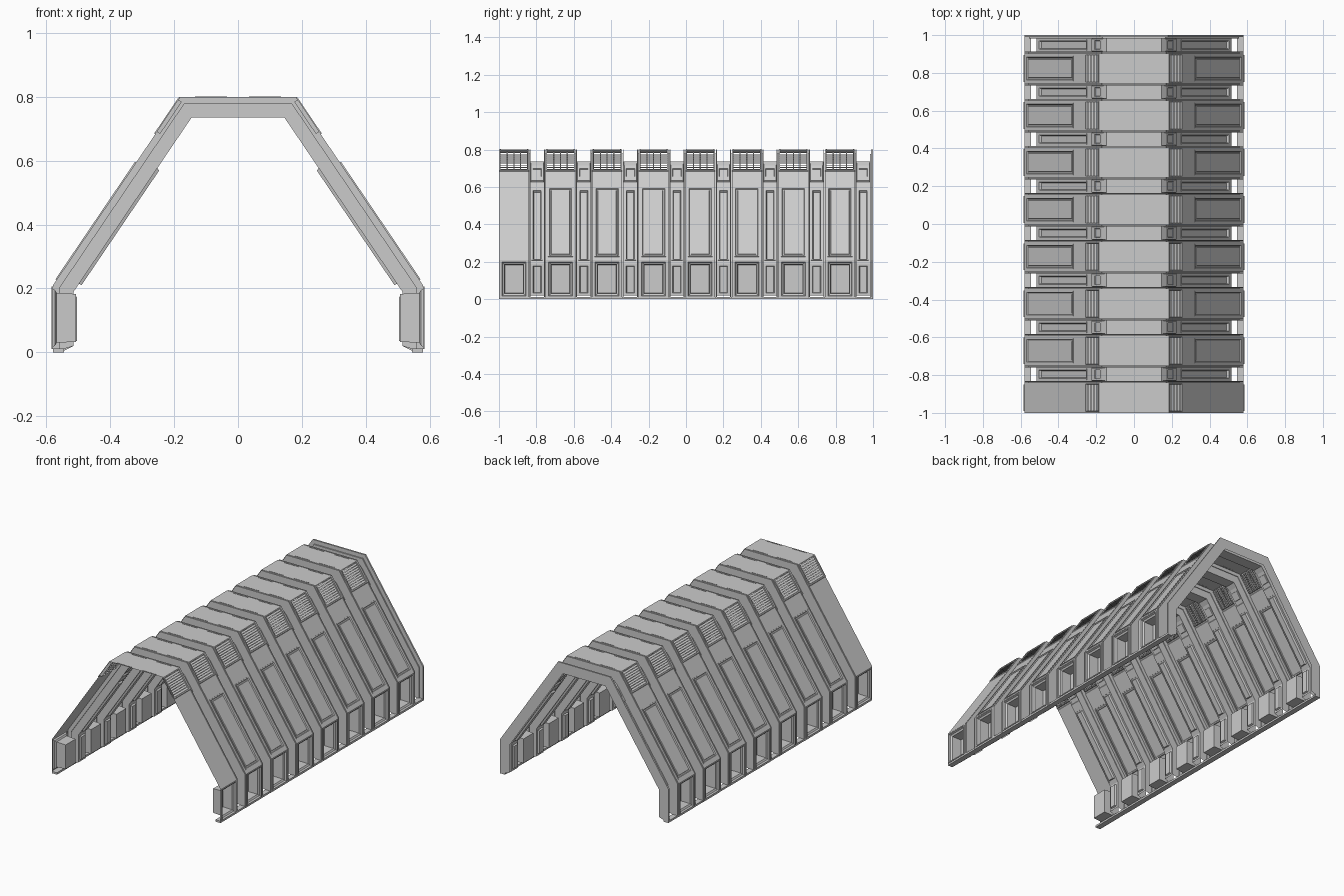
import bpy, bmesh
from mathutils import Vector

if "Cube" in bpy.data.objects:
    bpy.data.objects.remove(bpy.data.objects["Cube"])

PITCH, BAYS, Y0 = 0.249, 8, -0.92
HALF, EDGE, DEEP = 0.08, 0.089, 0.065      # panel half width, flange edge, channel depth
N = Vector((0.828, 0, 0.561))              # outward direction of the sloping side
C = 0.598


def prof(d):
    """Right half of the tunnel outline, offset inward by d: foot, knee, louver line, shoulder, ridge."""
    x = 0.58 - d
    foot = Vector((x, 0, 0.02 if d > 0.04 else 0.0))
    knee = Vector((x, 0, (C - d - N.x * x) / N.z))
    z = 0.80 - d
    shoulder = Vector(((C - d - N.z * z) / N.x, 0, z))
    return [foot, knee, knee.lerp(shoulder, 0.8), shoulder, Vector((0, 0, z))]


def finish(bm, name):
    me = bpy.data.meshes.new(name)
    bm.to_mesh(me)
    bm.free()
    ob = bpy.data.objects.new(name, me)
    bpy.context.collection.objects.link(ob)
    m = ob.modifiers.new("mirror", 'MIRROR')
    m.use_axis[0] = True
    m.merge_threshold = 0.0001
    return ob


def frame(seg, d):
    """Start point, upward direction, outward normal and length of one outline segment."""
    p = prof(d)
    v = p[seg + 1] - p[seg]
    length = v.length
    v.normalize()
    return p[seg], v, Vector((0, 1, 0)).cross(v), length


def panel(bm, seg, yc, hw, d, rings, cap=True):
    """Nested rectangles (side, low, high margin, height) bridged into a pressed panel."""
    o, v, n, length = frame(seg, d)
    prev = None
    for my, lo, hi, h in rings:
        ring = []
        for sy, t in ((-1, lo), (1, lo), (1, length - hi), (-1, length - hi)):
            co = o + v * t + n * h
            co.y = yc + sy * (hw - my)
            ring.append(bm.verts.new(co))
        if prev:
            for i in range(4):
                k = (i + 1) % 4
                bm.faces.new((prev[i], prev[k], ring[k], ring[i]))
        prev = ring
    if cap:
        bm.faces.new(prev)


def box(bm, x0, x1, y0, y1, z0, z1):
    g = bmesh.ops.create_cube(bm, size=1)
    for v in g['verts']:
        v.co = Vector(((x0 + x1) / 2 + v.co.x * (x1 - x0),
                       (y0 + y1) / 2 + v.co.y * (y1 - y0),
                       (z0 + z1) / 2 + v.co.z * (z1 - z0)))


centres = [Y0 + PITCH * i for i in range(BAYS)]

# folded skin: section along y as (y, depth, strip filled by separate panels)
section = []
for i, c in enumerate(centres):
    if i:
        section += [(c - EDGE, DEEP, False), (c - EDGE, 0, False), (c - 0.084, 0, False),
                    (c - 0.084, 0.022, False), (c - HALF, 0.022, False)]
    section += [(c - HALF, 0, True), (c + HALF, 0, False), (c + HALF, 0.022, False),
                (c + 0.084, 0.022, False), (c + 0.084, 0, False),
                (c + EDGE, 0, False), (c + EDGE, DEEP, True)]
# closing flange at the back
section += [(0.983, DEEP, False), (0.983, 0.025, False), (0.99, 0.025, False),
            (0.99, 0, False), (1.0, 0, False), (1.0, DEEP, False)]
bm = bmesh.new()
rows = []
for y, d, _ in section:
    rows.append([bm.verts.new((p.x, y, p.z)) for p in prof(d)])
for i in range(len(rows) - 1):
    for j in range(4):
        if section[i][2] and j < 3:
            continue
        a, b = rows[i], rows[i + 1]
        bm.faces.new((a[j], b[j], b[j + 1], a[j + 1]))
finish(bm, "folded_skin")

# deep boxes in the legs of each wide bay
bm = bmesh.new()
for c in centres:
    panel(bm, 0, c, HALF, 0, [(0, 0, 0, 0), (.009, .01, .004, 0), (.009, .01, .004, .004),
                              (.016, .016, .01, .004), (.019, .02, .014, -.006),
                              (.029, .03, .024, -.012), (.032, .033, .027, -.073)])
finish(bm, "leg_boxes")

# framed panels on the slopes; the first bay is plain
bm = bmesh.new()
for i, c in enumerate(centres):
    rings = [(0, 0, 0, 0)]
    if i:
        rings += [(.014, .02, .105, 0), (.014, .02, .105, .004), (.02, .026, .111, .004),
                  (.023, .029, .114, -.003), (.03, .036, .121, -.003), (.032, .038, .123, .001)]
    panel(bm, 1, c, HALF, 0, rings)
finish(bm, "slope_panels")

# louvers below the roof edge
bm = bmesh.new()
for c in centres:
    panel(bm, 2, c, HALF, 0, [(0, 0, 0, 0), (0, .003, .004, .004), (.008, .01, .01, .004),
                              (.009, .011, .011, -.012)], cap=False)
    o, v, n, length = frame(2, 0)
    count = 9
    step = (length - 0.022) / count
    for k in range(count):
        lo, hi = 0.011 + step * k, 0.011 + step * (k + 0.85)
        q = []
        for sy, t, h in ((-1, lo, .001), (1, lo, .001), (1, hi, -.007), (-1, hi, -.007)):
            co = o + v * t + n * h
            co.y = c + sy * 0.071
            q.append(bm.verts.new(co))
        bm.faces.new(q)
    # upright bars behind the slats
    for dy in (-0.036, 0, 0.036):
        q = []
        for sy, t in ((-1, .011), (1, .011), (1, length - .011), (-1, length - .011)):
            co = o + v * t - n * .009
            co.y = c + dy + sy * 0.003
            q.append(bm.verts.new(co))
        bm.faces.new(q)
finish(bm, "louvers")

# pressed panels and shoulder joints in the narrow channels
bm = bmesh.new()
for c in centres:
    m, hw = c + PITCH / 2, PITCH / 2 - EDGE
    panel(bm, 0, m, hw, DEEP, [(0, 0, 0, 0), (.013, .012, .012, 0), (.017, .016, .016, -.01)])
    panel(bm, 1, m, hw, DEEP, [(0, 0, 0, 0), (.006, .02, .05, 0), (.006, .02, .05, .004),
                               (.014, .028, .058, .004), (.018, .032, .062, -.009)])
    panel(bm, 2, m, hw, DEEP, [(0, 0, 0, 0), (.003, .004, .03, .008), (.012, .03, .05, .008),
                               (.014, .032, .052, .003)])
finish(bm, "channel_panels")

# thin hatch seams on the flat roof
bm = bmesh.new()
for c in centres:
    for s in (-1, 1):
        y = c + s * 0.072
        box(bm, 0.035, 0.135, y - .002, y + .002, 0.799, 0.802)
finish(bm, "roof_hatch_seams")

# continuous sill along the ground
bm = bmesh.new()
box(bm, 0.545, 0.579, -1, 1, 0, 0.012)
finish(bm, "ground_sill")
